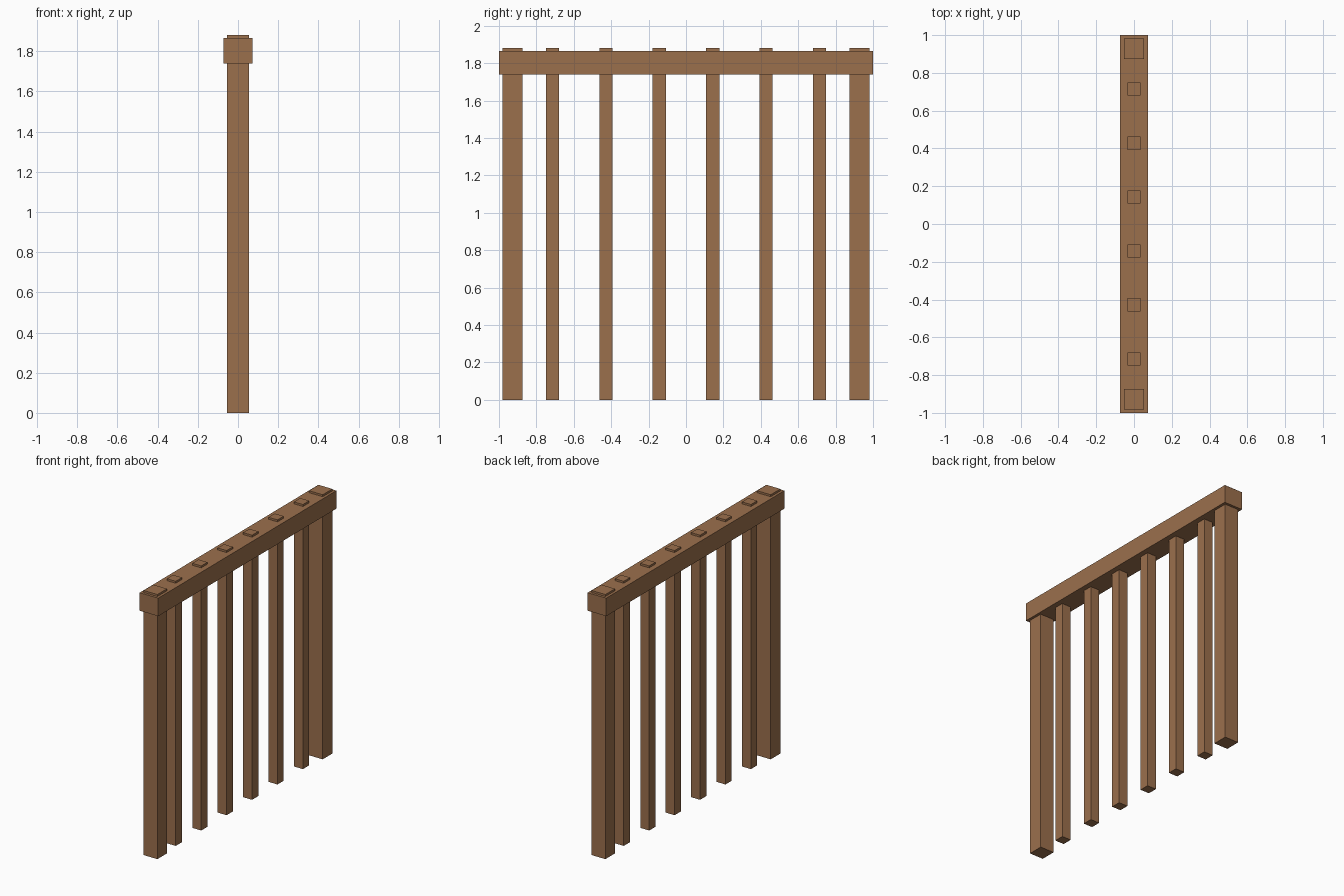
import bpy

cube = bpy.data.objects.get("Cube")
if cube:
    bpy.data.objects.remove(cube, do_unlink=True)

# Single wood colour
wood = bpy.data.materials.new("brown_wood")
wood.use_nodes = True
colour = (0.33, 0.16, 0.073, 1)
wood.diffuse_color = colour
wood.node_tree.nodes["Principled BSDF"].inputs["Base Color"].default_value = colour


def beam(name, y, width, length, bottom, top):
    """Square-edged timber centred on x = 0."""
    bpy.ops.mesh.primitive_cube_add(size=1, location=(0, y, (bottom + top) / 2))
    obj = bpy.context.object
    obj.name = name
    obj.scale = (width, length, top - bottom)
    bpy.ops.object.transform_apply(location=False, rotation=False, scale=True)
    obj.data.materials.append(wood)
    return obj


HEIGHT = 1.88

# Top rail
beam("top_rail", 0, 0.146, 2.0, 1.738, 1.866)

# End posts and slim balusters, mirrored front to back; tips poke through the rail
for side, label in ((-1, "front"), (1, "back")):
    beam(f"{label}_post", side * 0.928, 0.108, 0.108, 0, HEIGHT)
    for i, y in enumerate((0.143, 0.428, 0.714), 1):
        beam(f"{label}_baluster_{i}", side * y, 0.07, 0.07, 0, HEIGHT)
